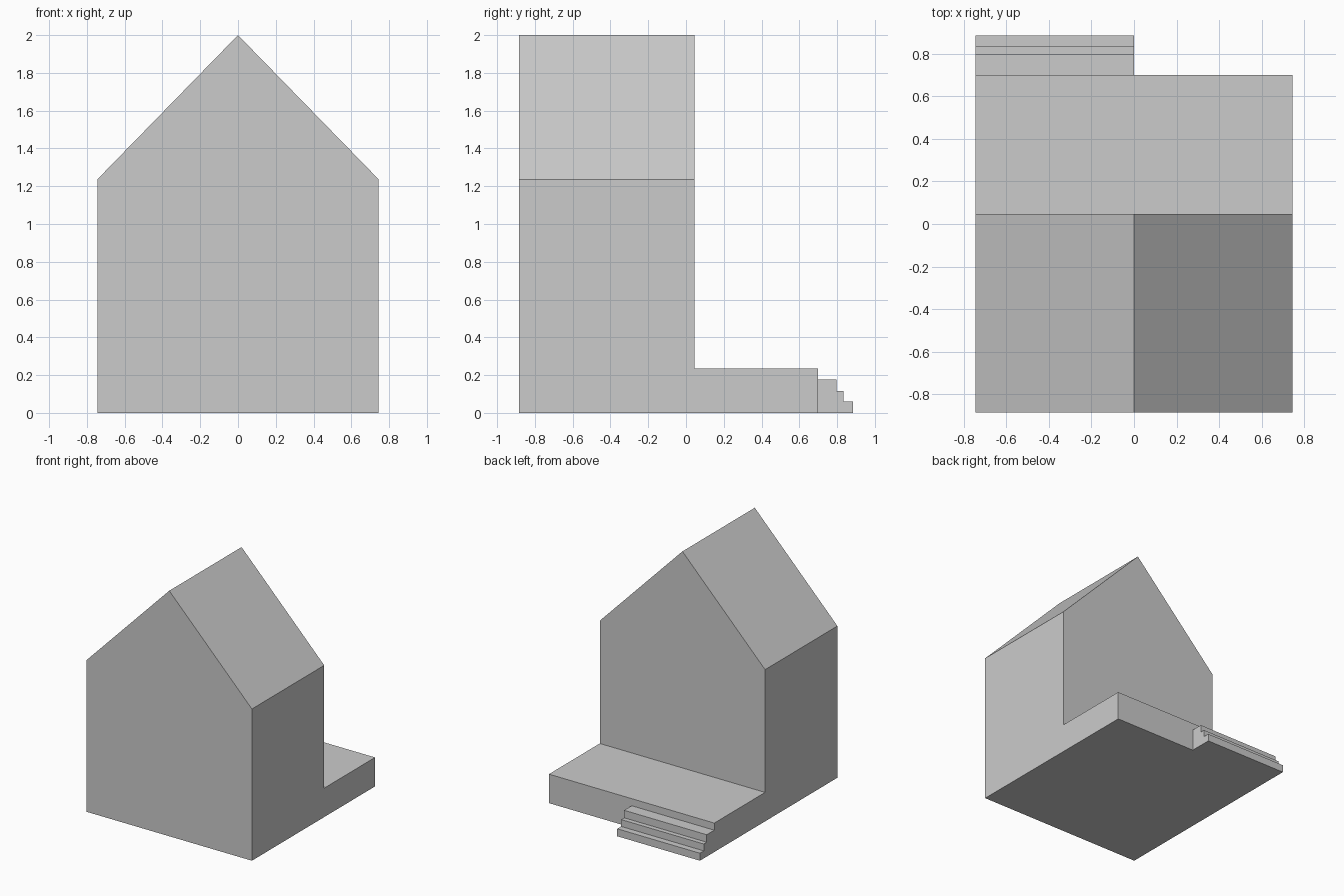
import bpy, bmesh, math
from mathutils import Vector

if "Cube" in bpy.data.objects:
    bpy.data.objects.remove(bpy.data.objects["Cube"])

W, FRONT, BACK = 0.745, -0.885, 0.885
WALL, DECK = 0.046, 0.70      # y of rear house wall and deck edge


def prism(name, points, sweep):
    """Closed solid made by sweeping a flat outline."""
    bm = bmesh.new()
    face = bm.faces.new([bm.verts.new(p) for p in points])
    ext = bmesh.ops.extrude_face_region(bm, geom=[face], use_keep_orig=True)
    verts = [g for g in ext["geom"] if isinstance(g, bmesh.types.BMVert)]
    bmesh.ops.translate(bm, verts=verts, vec=Vector(sweep))
    bmesh.ops.recalc_face_normals(bm, faces=bm.faces)
    mesh = bpy.data.meshes.new(name)
    bm.to_mesh(mesh)
    bm.free()
    ob = bpy.data.objects.new(name, mesh)
    bpy.context.collection.objects.link(ob)
    return ob


def merge(target, part):
    """Weld a part into the target so flush sides become one surface."""
    mod = target.modifiers.new(part.name, 'BOOLEAN')
    mod.operation, mod.solver, mod.object = 'UNION', 'EXACT', part
    bpy.context.view_layer.objects.active = target
    bpy.ops.object.modifier_apply(modifier=mod.name)
    bpy.data.objects.remove(part)


# gabled house body
gable = [(-W, 0), (W, 0), (W, 1.236), (0, 2), (-W, 1.236)]
house = prism("house", [(x, FRONT, z) for x, z in gable], (0, WALL - FRONT, 0))

# rear deck, full width
deck_outline = [(-0.4, 0), (DECK, 0), (DECK, 0.236), (-0.4, 0.236)]
deck = prism("deck", [(-W, y, z) for y, z in deck_outline], (2 * W, 0, 0))

# three steps on the left half of the deck
outline = [(0.4, 0), (BACK, 0)]
treads = [(BACK, 0.061), (0.835, 0.117), (0.797, 0.178)]
for i, (y, z) in enumerate(treads):
    inner = treads[i + 1][0] if i < 2 else 0.4
    outline += [(y, z), (inner, z)]
steps = prism("steps", [(-W, y, z) for y, z in outline], (W, 0, 0))

merge(house, deck)
merge(house, steps)

# clean up flush faces
bm = bmesh.new()
bm.from_mesh(house.data)
bmesh.ops.remove_doubles(bm, verts=bm.verts, dist=1e-4)
bmesh.ops.dissolve_limit(bm, angle_limit=math.radians(1),
                         verts=bm.verts, edges=bm.edges)
bm.to_mesh(house.data)
bm.free()
